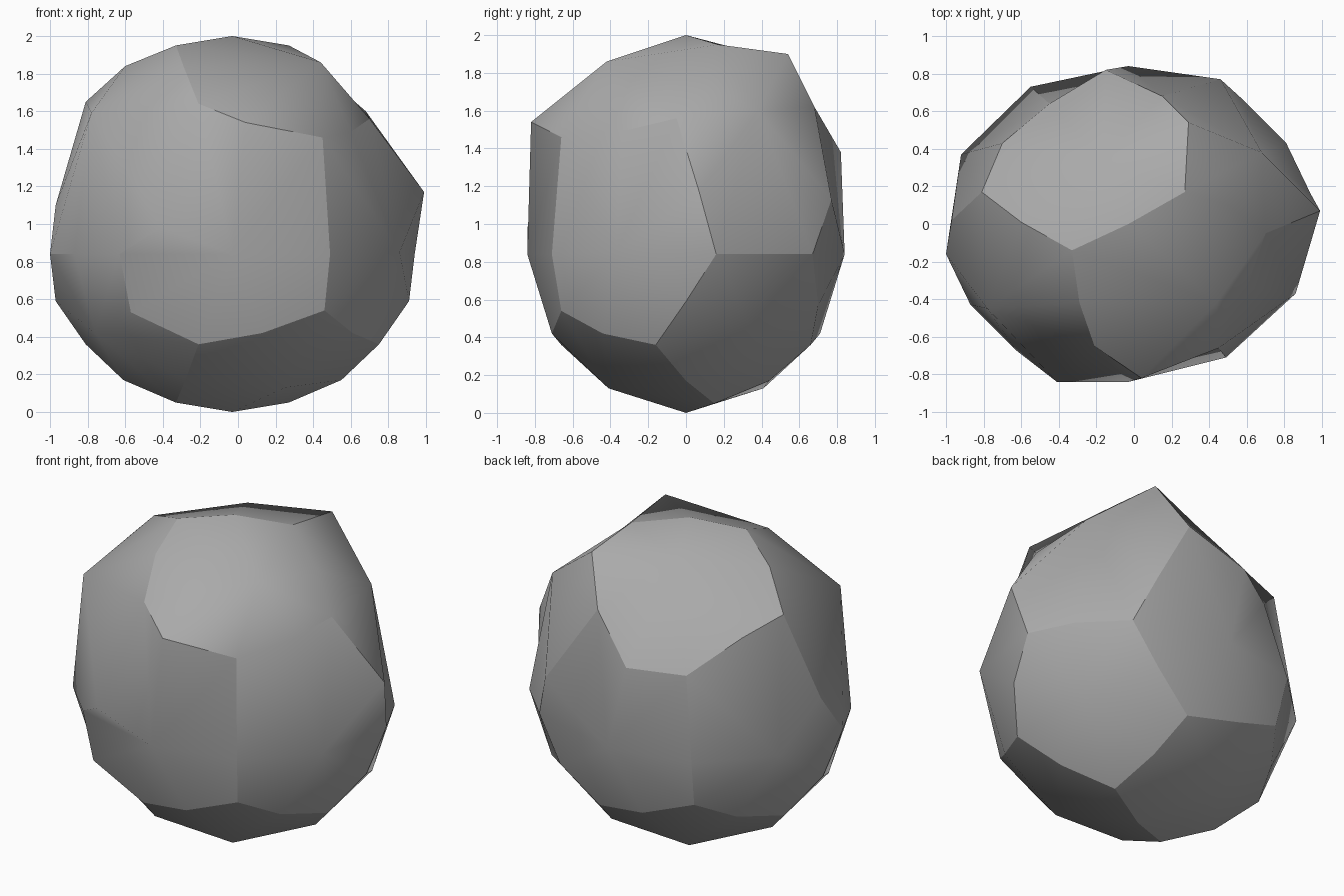
import bpy
import bmesh
import math

# Remove the default object if the scene has one
default_cube = bpy.data.objects.get("Cube")
if default_cube:
    bpy.data.objects.remove(default_cube, do_unlink=True)


def make_material(name, colour):
    """Create one flat matte material."""
    material = bpy.data.materials.new(name)
    material.use_nodes = True
    material.diffuse_color = colour
    shader = material.node_tree.nodes["Principled BSDF"]
    shader.inputs["Base Color"].default_value = colour
    shader.inputs["Roughness"].default_value = 0.9
    return material


def with_half_turns(points):
    """Add the partner of each point, half a turn round the upright axis.

    A partner has the same name with small and capital letters swapped.
    """
    partners = {name.swapcase(): (-0.06 - x, -y, z)
                for name, (x, y, z) in points.items()}
    return {**points, **partners}


# Corners of the twelve five-sided patches, named by letter
corners = with_half_turns({
    "a": (.27, .15, .05), "b": (.75, -.16, .36), "c": (-.21, -.66, .36),
    "d": (.46, -.66, .54), "e": (.94, .16, .84), "f": (-.63, -.67, .84)})
corners.update({
    "g": (.45, -.66, 1.46), "G": (-.45, .64, 1.34),
    "h": (-.21, -.65, 1.64), "H": (.15, .68, 1.62),
    "i": (.7, -.05, 1.56), "I": (-.81, .17, 1.65),
    "j": (.27, .17, 1.95), "J": (-.33, -.14, 1.95)})

# Middle of each ridge between two corners: regular below, weathered above
ridges = with_half_turns({
    "db": (.61, -.44, .42), "dc": (.13, -.71, .42), "cA": (-.28, -.44, .17),
    "ba": (.55, 0, .17), "be": (.91, 0, .59), "fE": (-.87, -.43, .84)})
ridges.update({
    "aA": (-.03, 0, 0), "jJ": (-.03, 0, 2),
    "cf": (-.57, -.65, .53), "CF": (.4, .7, .57),
    "gd": (.49, -.71, .84), "GD": (-.55, .73, .84),
    "ij": (.5, .1, 1.74), "IJ": (-.6, .01, 1.84),
    "jH": (.29, .54, 1.9), "hJ": (-.29, -.42, 1.84),
    "hg": (.04, -.82, 1.54), "HG": (-.15, .82, 1.38),
    "gi": (.6, -.34, 1.49), "GI": (-.7, .43, 1.57),
    "ei": (.99, .07, 1.17), "EI": (-.97, .02, 1.1),
    "fh": (-.41, -.84, .98), "FH": (.46, .77, 1.13)})

# Centre of each patch, named by its corners in order
centres = with_half_turns({
    "hgdcf": (-.03, -.84, .84), "giebd": (.86, -.37, .85),
    "aAcdb": (.25, -.41, .13), "abeFC": (.7, .36, .42)})
centres.update({
    "jJhgi": (.44, -.42, 1.86), "JjHGI": (-.17, .34, 1.91),
    "IJhfE": (-.78, -.45, 1.59), "ijHFe": (.68, .38, 1.6)})


def make_boulder(name, material, sharp_angle):
    """Build each patch from five quads that meet at its centre."""
    mesh = bpy.data.meshes.new(name)
    bm = bmesh.new()
    corner_verts = {key: bm.verts.new(p) for key, p in corners.items()}
    ridge_verts = {frozenset(key): bm.verts.new(p) for key, p in ridges.items()}

    middles = set()
    for loop, centre in centres.items():
        middle = bm.verts.new(centre)
        middles.add(middle)
        for k, letter in enumerate(loop):
            before = ridge_verts[frozenset((loop[k - 1], letter))]
            after = ridge_verts[frozenset((letter, loop[(k + 1) % len(loop)]))]
            face = bm.faces.new((corner_verts[letter], after, middle, before))
            face.smooth = True
    bmesh.ops.recalc_face_normals(bm, faces=bm.faces[:])

    # Smooth inside the patches, crisp on the steeper ridges between them
    for edge in bm.edges:
        inside = any(vert in middles for vert in edge.verts)
        edge.smooth = inside or edge.calc_face_angle() < sharp_angle

    bm.to_mesh(mesh)
    bm.free()
    mesh.materials.append(material)
    boulder = bpy.data.objects.new(name, mesh)
    bpy.context.collection.objects.link(boulder)


stone_grey = make_material("stone grey", (.4, .4, .4, 1))
make_boulder("boulder", stone_grey, math.radians(20))
